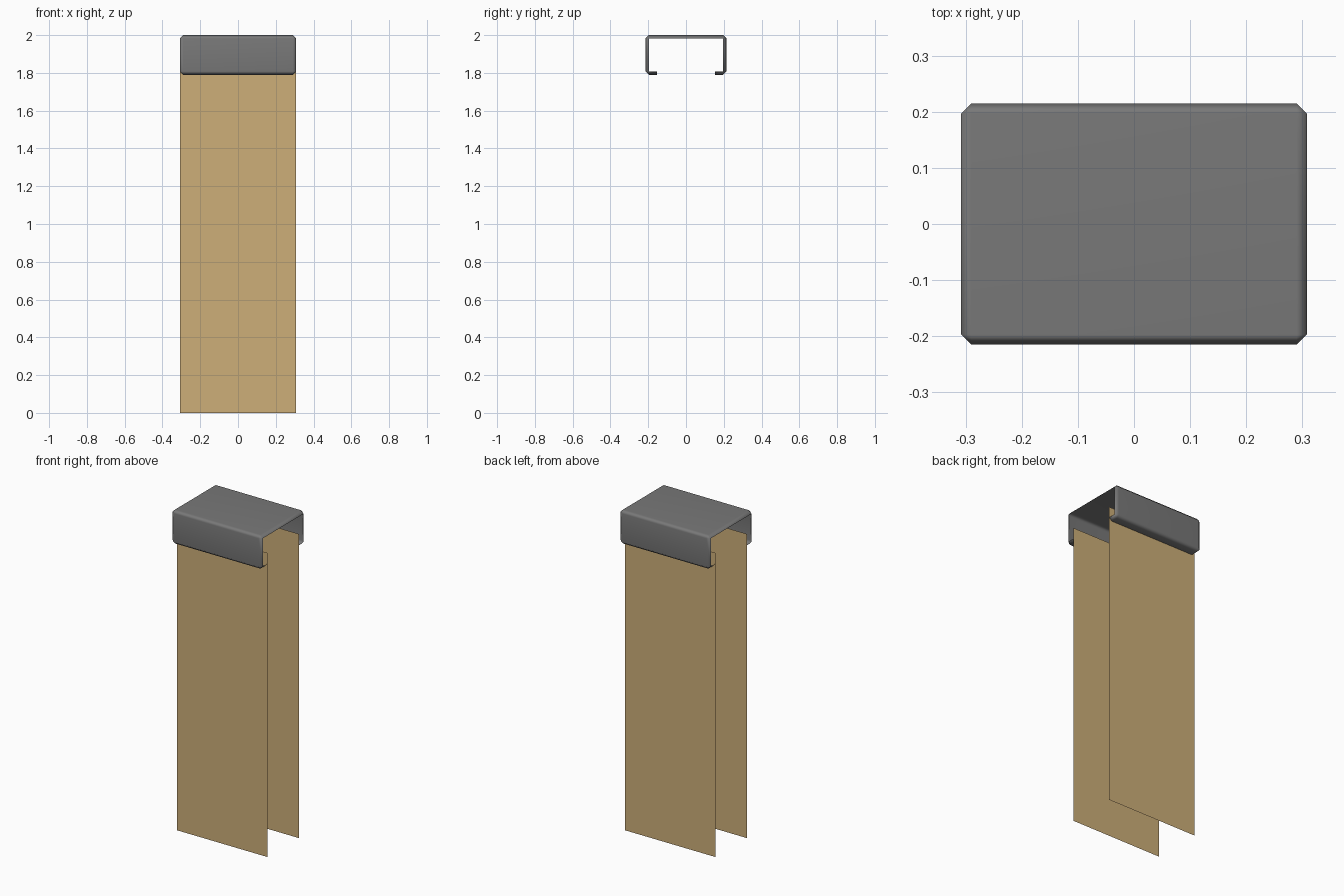
import bpy
import bmesh
from mathutils import Matrix, Vector

if "Cube" in bpy.data.objects:
    bpy.data.objects.remove(bpy.data.objects["Cube"], do_unlink=True)


def make_material(name, rgb):
    mat = bpy.data.materials.new(name)
    mat.use_nodes = True
    mat.diffuse_color = (*rgb, 1)
    mat.node_tree.nodes["Principled BSDF"].inputs["Base Color"].default_value = (*rgb, 1)
    return mat


def add_object(name, bm, mat):
    mesh = bpy.data.meshes.new(name)
    bm.to_mesh(mesh)
    bm.free()
    mesh.materials.append(mat)
    obj = bpy.data.objects.new(name, mesh)
    bpy.context.collection.objects.link(obj)
    return obj


grey = make_material("grey metal", (0.19, 0.19, 0.19))
tan = make_material("tan board", (0.61, 0.425, 0.19))

WIDTH, DEPTH = 0.616, 0.43
BOTTOM, TOP = 1.79, 2.0
SLOT = 0.154    # half width of the slot under the channel
CHAMFER = 0.018

# Channel: chamfered thin shell, open at both ends and slotted underneath
bm = bmesh.new()
bmesh.ops.create_cube(bm, size=1, matrix=Matrix.Translation((0, 0, (TOP + BOTTOM) / 2))
                      @ Matrix.Diagonal((WIDTH, DEPTH, TOP - BOTTOM, 1)))
bmesh.ops.bevel(bm, geom=bm.edges[:], offset=CHAMFER, segments=1, affect='EDGES')
bm.normal_update()
ends = [f for f in bm.faces if abs(f.normal.x) > 0.99]
bmesh.ops.delete(bm, geom=ends, context='FACES')
for side in (-1, 1):
    low = [f for f in bm.faces if f.normal.z < -0.5 and abs(f.normal.y) < 0.1]
    geom = low + list({e for f in low for e in f.edges}) + list({v for f in low for v in f.verts})
    bmesh.ops.bisect_plane(bm, geom=geom, plane_co=Vector((0, side * SLOT, 0)),
                           plane_no=Vector((0, 1, 0)))
gap = [f for f in bm.faces
       if f.normal.z < -0.5 and abs(f.calc_center_median().y) < SLOT - 0.01]
bmesh.ops.delete(bm, geom=gap, context='FACES')
channel = add_object("channel", bm, grey)

# Soft chamfers with flat main faces
bpy.ops.object.select_all(action='DESELECT')
channel.select_set(True)
bpy.context.view_layer.objects.active = channel
bpy.ops.object.shade_smooth()
weighted = channel.modifiers.new("weighted normals", 'WEIGHTED_NORMAL')
weighted.keep_sharp = True

# Two hanging sheets, tucked just inside the lips
for name, side in (("front_panel", -1), ("back_panel", 1)):
    height = 1.875
    bm = bmesh.new()
    y = side * (SLOT - 0.001)
    corners = [(-1, 0), (1, 0), (1, height), (-1, height)]
    verts = [bm.verts.new((x * WIDTH / 2, y, z)) for x, z in corners]
    face = bm.faces.new(verts)
    if side > 0:
        face.normal_flip()
    add_object(name, bm, tan)
